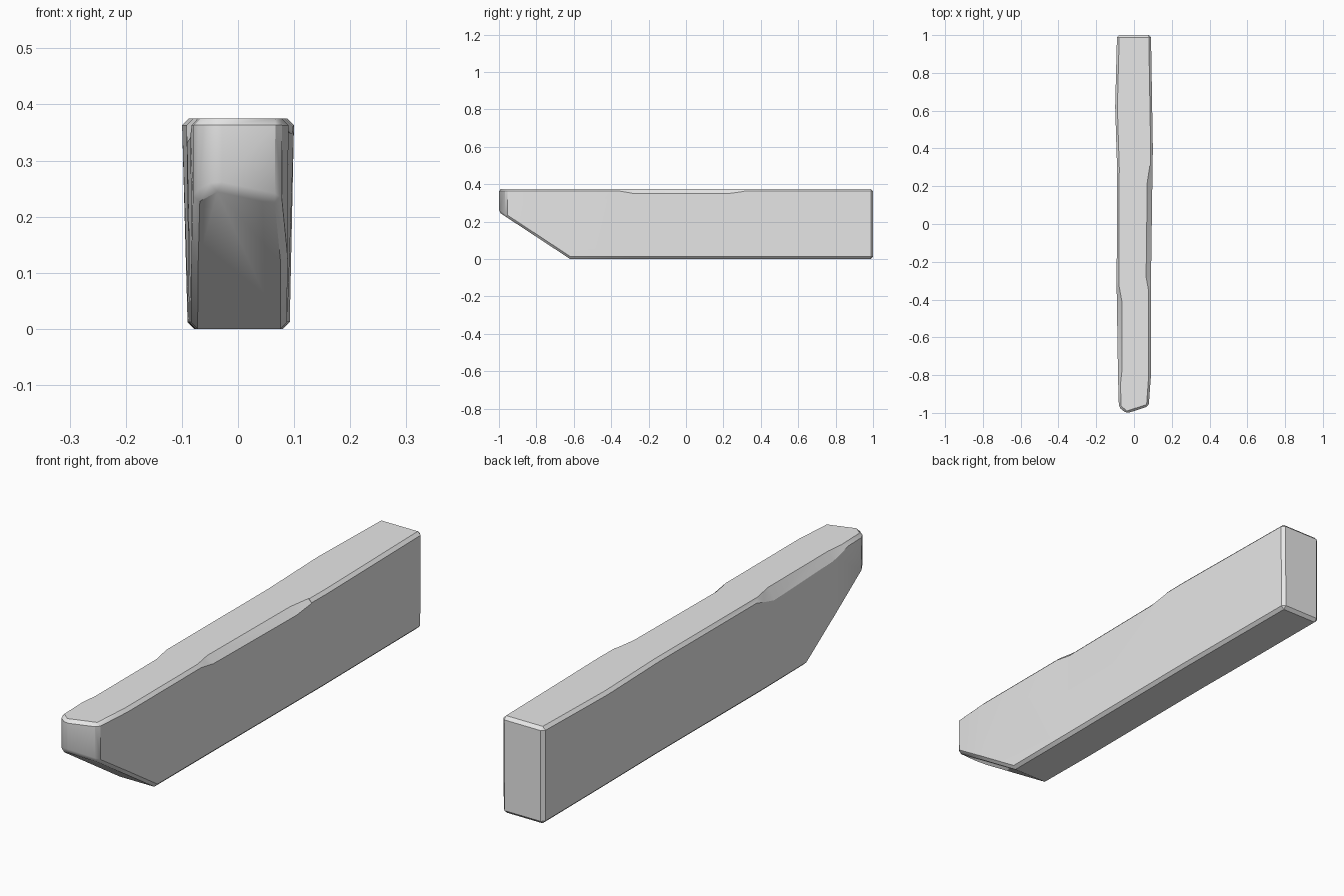
import bpy, bmesh, math
from mathutils import Vector

cube = bpy.data.objects.get("Cube")
if cube:
    bpy.data.objects.remove(cube, do_unlink=True)

HEIGHT = 0.375

# Single plain grey finish
grey = bpy.data.materials.new("plain_grey")
grey.use_nodes = True
colour = (0.8, 0.8, 0.8, 1)
grey.diffuse_color = colour
grey.node_tree.nodes["Principled BSDF"].inputs["Base Color"].default_value = colour


def make_object(name, bm):
    bmesh.ops.recalc_face_normals(bm, faces=bm.faces)
    mesh = bpy.data.meshes.new(name)
    bm.to_mesh(mesh)
    bm.free()
    mesh.materials.append(grey)
    obj = bpy.data.objects.new(name, mesh)
    bpy.context.collection.objects.link(obj)
    return obj


def apply_modifier(obj, modifier):
    bpy.context.view_layer.objects.active = obj
    bpy.ops.object.modifier_apply(modifier=modifier.name)


# Beam outline: y, x at the bottom, x at the top
outline = [
    (1, -0.09, -0.09), (0.62, -0.088, -0.1), (0.3, -0.085, -0.09),
    (-0.35, -0.087, -0.092), (-0.8, -0.082, -0.085), (-0.97, -0.08, -0.08),
    (-1.003, -0.04, -0.04), (-0.965, 0.076, 0.078), (-0.8, 0.087, 0.09),
    (-0.3, 0.088, 0.09), (0.4, 0.092, 0.1), (1, 0.088, 0.09),
]
bm = bmesh.new()
low = [bm.verts.new((a, y, 0)) for y, a, b in outline]
top = [bm.verts.new((b, y, HEIGHT)) for y, a, b in outline]
bm.faces.new(low)
bm.faces.new(top)
for i in range(len(outline)):
    j = (i + 1) % len(outline)
    bm.faces.new((low[i], low[j], top[j], top[i]))
bmesh.ops.recalc_face_normals(bm, faces=bm.faces)

# Slanted underside of the nose
cut = bmesh.ops.bisect_plane(
    bm, geom=bm.verts[:] + bm.edges[:] + bm.faces[:], dist=1e-5,
    plane_co=(0, -0.62, 0), plane_no=(0, -0.25, -0.38), clear_outer=True)
rim = [e for e in cut["geom_cut"] if isinstance(e, bmesh.types.BMEdge)]
bmesh.ops.holes_fill(bm, edges=rim, sides=0)
beam = make_object("beam", bm)

# Chamfered edges
chamfer = beam.modifiers.new("chamfer", "BEVEL")
chamfer.width = 0.012
chamfer.segments = 1
chamfer.limit_method = "ANGLE"
chamfer.angle_limit = math.radians(35)
apply_modifier(beam, chamfer)


def wear_edge(side, inner, outer, stations):
    """Shave one top edge; each station is y and an outward shift."""
    a, b = Vector(inner), Vector(outer)
    step = b - a
    bm = bmesh.new()
    for y, shift in stations:
        for p in (a - step, b + step, Vector((b.x + step.x, (a - step).y))):
            bm.verts.new((side * (p.x + shift), y, p.y))
    bmesh.ops.convex_hull(bm, input=bm.verts[:])
    cutter = make_object("edge_cutter", bm)
    cutter.hide_render = True
    shave = beam.modifiers.new("shave", "BOOLEAN")
    shave.operation = "DIFFERENCE"
    shave.solver = "EXACT"
    shave.object = cutter
    apply_modifier(beam, shave)
    bpy.data.objects.remove(cutter, do_unlink=True)


# Worn stretches along the two top edges
wear_edge(1, (0.064, HEIGHT), (0.09, 0.35),
          [(-0.38, 0.018), (-0.28, 0), (0.22, 0.006), (0.31, 0.02)])
wear_edge(-1, (0.064, HEIGHT), (0.089, 0.335),
          [(-0.29, 0.022), (-0.41, 0), (-0.78, 0), (-0.92, 0.016)])

# Smooth shading with crisp edges
bpy.ops.object.select_all(action="DESELECT")
beam.select_set(True)
bpy.context.view_layer.objects.active = beam
bpy.ops.object.shade_smooth_by_angle(angle=math.radians(30))
